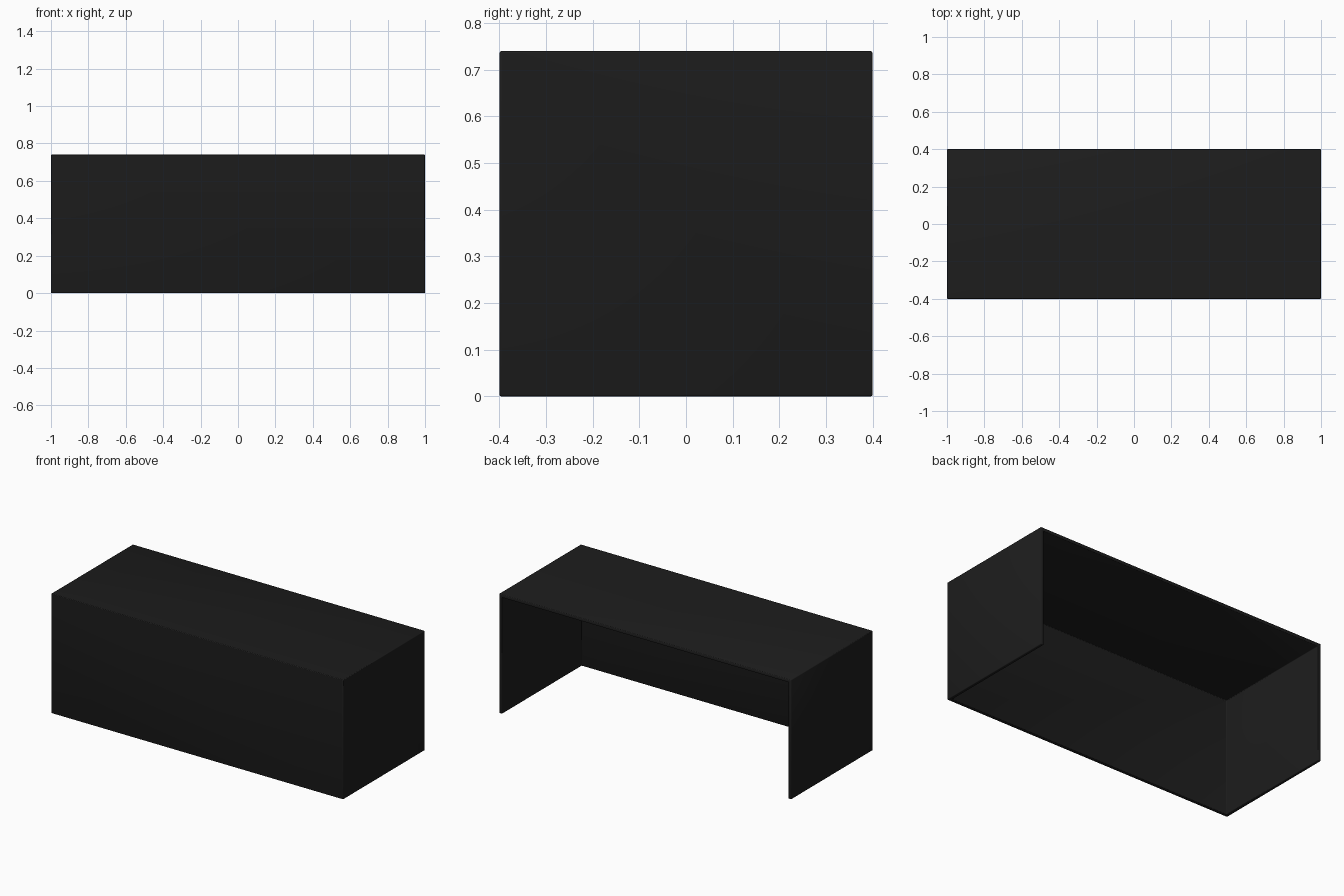
import bpy, bmesh

if "Cube" in bpy.data.objects:
    bpy.data.objects.remove(bpy.data.objects["Cube"])

W, D, H, T = 2.0, 0.8, 0.74, 0.02

black = bpy.data.materials.new("black_laminate")
black.diffuse_color = (0.012, 0.012, 0.012, 1)
black.use_nodes = True
black.node_tree.nodes["Principled BSDF"].inputs["Base Color"].default_value = black.diffuse_color

# Desk shell: top, two sides and modesty panel, open at the back and below
bm = bmesh.new()
bmesh.ops.create_cube(bm, size=1)
for v in bm.verts:
    v.co = (v.co.x * W, v.co.y * D, (v.co.z + 0.5) * H)
opened = [f for f in bm.faces if f.normal.z < -0.5 or f.normal.y > 0.5]
bmesh.ops.delete(bm, geom=opened, context='FACES')
mesh = bpy.data.meshes.new("desk_shell")
bm.to_mesh(mesh)
bm.free()
mesh.materials.append(black)
desk = bpy.data.objects.new("desk_shell", mesh)
bpy.context.collection.objects.link(desk)

# Board thickness, grown inward
solid = desk.modifiers.new("thickness", 'SOLIDIFY')
solid.thickness = T
solid.offset = -1
solid.use_even_offset = True

# Slightly eased edges
bevel = desk.modifiers.new("eased_edges", 'BEVEL')
bevel.width = 0.004
bevel.segments = 2
bevel.limit_method = 'ANGLE'

bpy.context.view_layer.objects.active = desk
desk.select_set(True)
bpy.ops.object.shade_smooth_by_angle()
